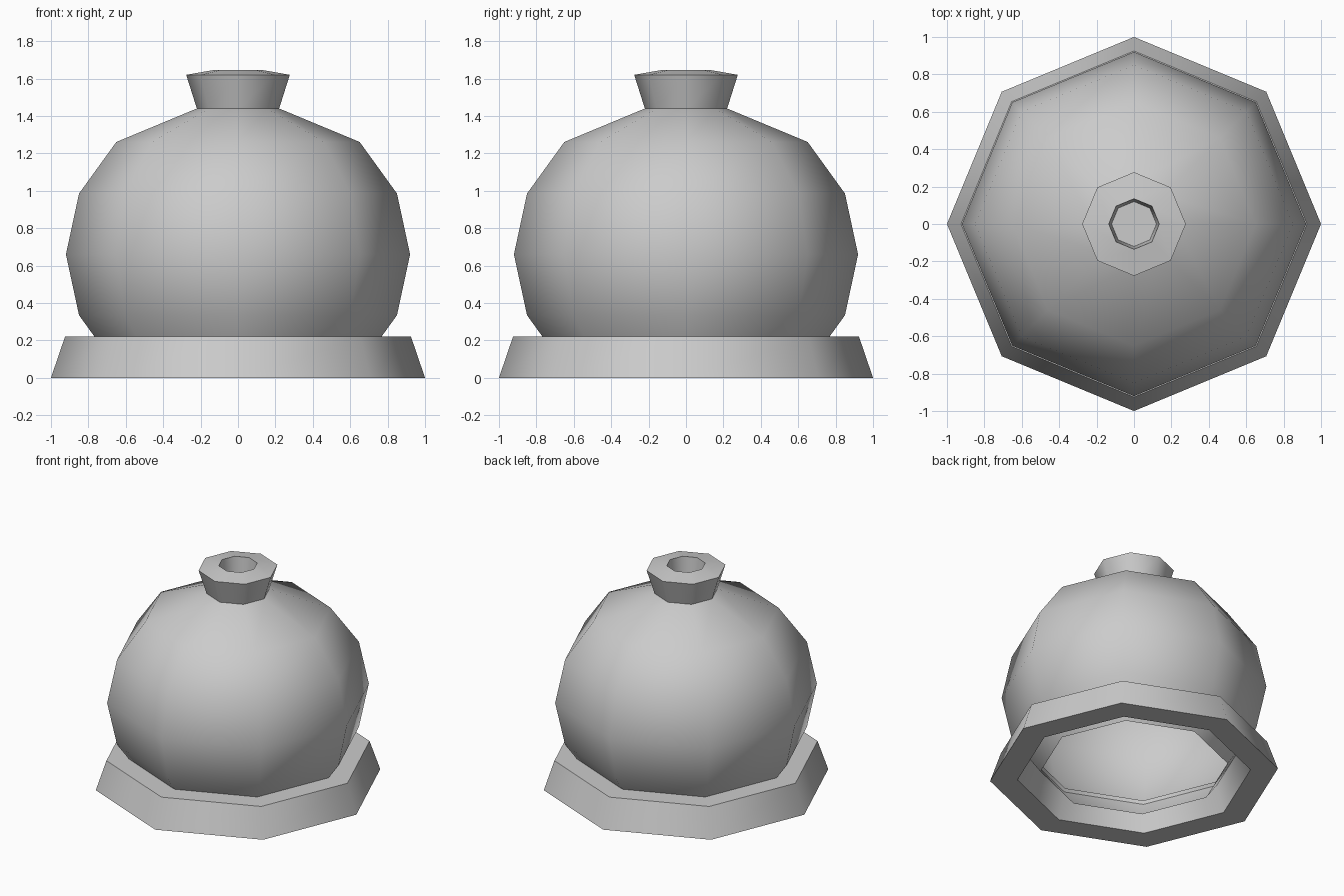
import bpy, bmesh, math

if "Cube" in bpy.data.objects:
    bpy.data.objects.remove(bpy.data.objects["Cube"])

SIDES = 8


def lathe(name, profile, closed=False, floor=False):
    """Revolve (radius, z) points into an eight-sided part."""
    bm = bmesh.new()
    rings = []
    for r, z in profile:
        rings.append([bm.verts.new((r * math.cos(2 * math.pi * i / SIDES),
                                    r * math.sin(2 * math.pi * i / SIDES), z))
                      for i in range(SIDES)])
    pairs = list(zip(rings, rings[1:]))
    if closed:
        pairs.append((rings[-1], rings[0]))
    for a, b in pairs:
        for i in range(SIDES):
            j = (i + 1) % SIDES
            bm.faces.new((a[i], a[j], b[j], b[i]))
    if floor:
        bm.faces.new(rings[-1])
    mesh = bpy.data.meshes.new(name)
    bm.to_mesh(mesh)
    bm.free()
    obj = bpy.data.objects.new(name, mesh)
    bpy.context.collection.objects.link(obj)
    bpy.ops.object.select_all(action='DESELECT')
    obj.select_set(True)
    bpy.context.view_layer.objects.active = obj
    bpy.ops.object.shade_smooth_by_angle(angle=math.radians(50))
    return obj


# Flared base ring, hollow in the middle
lathe("base_ring", [(1.0, 0), (0.925, 0.22), (0.74, 0.22), (0.81, 0)], closed=True)

# Squashed globe body, open underneath
body = [(0.92 * math.cos(math.radians(a)), 0.66 + 0.85 * math.sin(math.radians(a)))
        for a in (-45, -22.5, 0, 22.5, 45)]
lathe("body", body + [(0.22, 1.44)])

# Flared neck with a recessed hole in its top
lathe("neck", [(0.22, 1.44), (0.277, 1.62), (0.135, 1.645), (0.12, 1.44)], floor=True)
